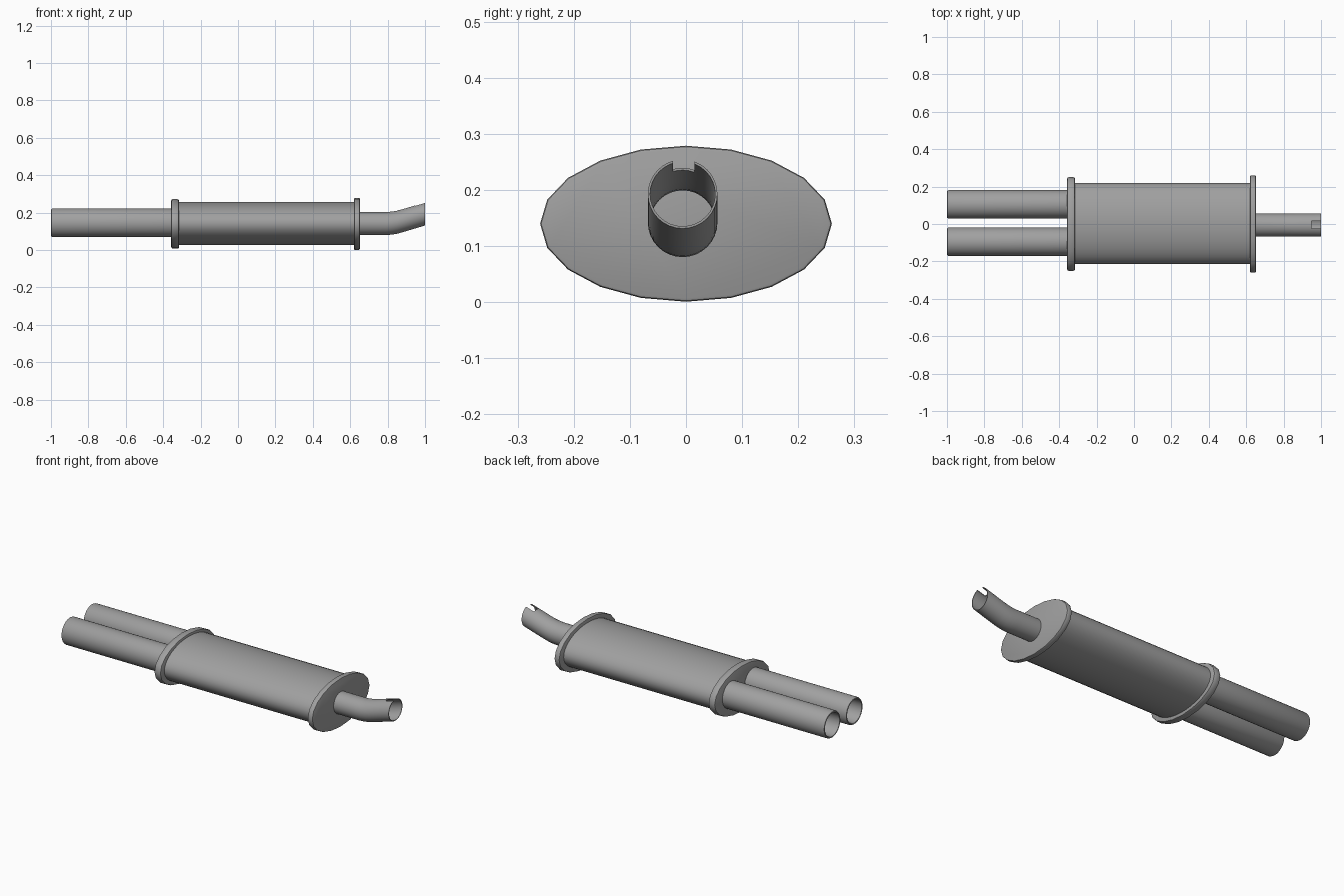
import bpy, bmesh, math

cube = bpy.data.objects.get("Cube")
if cube:
    bpy.data.objects.remove(cube, do_unlink=True)

steel = bpy.data.materials.new("grey steel")
steel.use_nodes = True
GREY = (0.35, 0.35, 0.35, 1)
steel.diffuse_color = GREY
steel.node_tree.nodes["Principled BSDF"].inputs["Base Color"].default_value = GREY


def loft(name, sections, sides, closed=False, capped=True):
    """Join elliptical rings (x, y, z, half width, half height) along x."""
    bm = bmesh.new()
    rings = []
    for x, y, z, ry, rz in sections:
        angles = [math.tau * i / sides for i in range(sides)]
        rings.append([bm.verts.new((x, y + ry * math.cos(a), z + rz * math.sin(a)))
                      for a in angles])
    pairs = list(zip(rings, rings[1:]))
    if closed:
        pairs.append((rings[-1], rings[0]))
    for a, b in pairs:
        for i in range(sides):
            j = (i + 1) % sides
            bm.faces.new((a[i], a[j], b[j], b[i]))
    if capped and not closed:
        bm.faces.new(rings[0])
        bm.faces.new(rings[-1])
    bmesh.ops.recalc_face_normals(bm, faces=bm.faces)
    mesh = bpy.data.meshes.new(name)
    bm.to_mesh(mesh)
    bm.free()
    mesh.materials.append(steel)
    obj = bpy.data.objects.new(name, mesh)
    bpy.context.collection.objects.link(obj)
    return obj


def smooth(obj):
    bpy.ops.object.select_all(action="DESELECT")
    obj.select_set(True)
    bpy.context.view_layer.objects.active = obj
    bpy.ops.object.shade_smooth_by_angle(angle=math.radians(35))


def flange(name, x0, x1, ry, rz, bevel):
    """Oval end plate with softened rims."""
    steps = [(x0, bevel), (x0 + bevel * 0.3, bevel * 0.3), (x0 + bevel, 0),
             (x1 - bevel, 0), (x1 - bevel * 0.3, bevel * 0.3), (x1, bevel)]
    smooth(loft(name, [(x, 0, MID, ry - d, rz - d) for x, d in steps], 20))


MID = 0.14

# Oval silencer body and its two end plates
smooth(loft("silencer_body", [(-0.33, 0.002, 0.142, 0.217, 0.115),
                              (0.63, 0.002, 0.142, 0.217, 0.115)], 40))
flange("inlet_flange", -0.357, -0.315, 0.25, 0.132, 0.008)
flange("outlet_flange", 0.62, 0.652, 0.26, 0.139, 0.006)

# Twin inlet pipes: thick hollow tubes with rounded mouths
for side, y in (("left", 0.105), ("right", -0.095)):
    profile = [(-0.35, 0.076), (-0.992, 0.076), (-0.998, 0.073), (-1, 0.069),
               (-0.998, 0.066), (-0.99, 0.064), (-0.35, 0.064)]
    smooth(loft(side + "_inlet_pipe",
                [(x, y, 0.146, r, r) for x, r in profile], 32, closed=True))

# Upswept tailpipe: thin open tube
path = [(0.645, 0.142), (0.79, 0.142), (0.82, 0.144), (0.85, 0.149),
        (0.88, 0.157), (0.94, 0.175), (1.0, 0.193)]
outer = [(x, -0.006, z, 0.062, 0.0615) for x, z in path]
inner = [(x, -0.006, z, 0.058, 0.0575) for x, z in reversed(path)]
tailpipe = loft("tailpipe", outer + inner, 32, closed=True)

# Notch in the top of the tailpipe mouth
bpy.ops.mesh.primitive_cube_add(size=1, location=(1.0, -0.004, 0.25))
cutter = bpy.context.object
cutter.name = "notch_cutter"
cutter.scale = (0.1, 0.038, 0.06)
cut = tailpipe.modifiers.new("notch", "BOOLEAN")
cut.operation = "DIFFERENCE"
cut.solver = "EXACT"
cut.object = cutter
smooth(tailpipe)
bpy.context.view_layer.objects.active = tailpipe
bpy.ops.object.modifier_apply(modifier="notch")
bpy.data.objects.remove(cutter, do_unlink=True)
